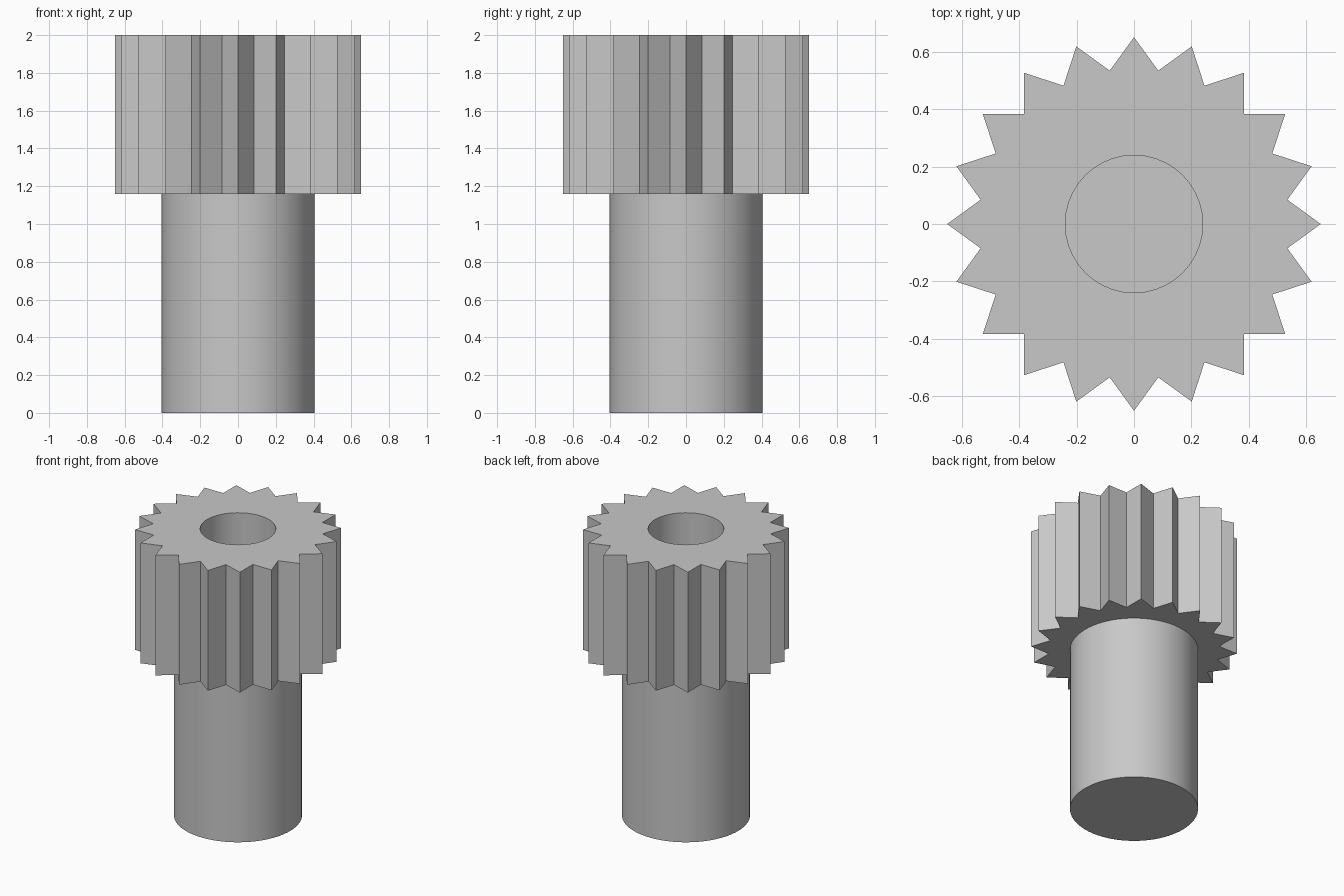
import bpy, bmesh
from math import cos, sin, pi, radians

cube = bpy.data.objects.get("Cube")
if cube:
    bpy.data.objects.remove(cube, do_unlink=True)

TEETH = 20
TIP, ROOT = 0.652, 0.542
BORE, SHAFT = 0.24, 0.405
BASE, TOP = 1.16, 2.0

grey = bpy.data.materials.new("light_grey")
grey.use_nodes = True
colour = (0.58, 0.58, 0.58, 1)
grey.diffuse_color = colour
grey.node_tree.nodes["Principled BSDF"].inputs["Base Color"].default_value = colour


def finish(name, bm):
    """Turn a bmesh into a smooth-shaded object with sharp edges kept."""
    bmesh.ops.recalc_face_normals(bm, faces=bm.faces)
    mesh = bpy.data.meshes.new(name)
    bm.to_mesh(mesh)
    bm.free()
    mesh.materials.append(grey)
    obj = bpy.data.objects.new(name, mesh)
    bpy.context.collection.objects.link(obj)
    bpy.ops.object.select_all(action="DESELECT")
    obj.select_set(True)
    bpy.context.view_layer.objects.active = obj
    bpy.ops.object.shade_smooth_by_angle(angle=radians(15))


def ring(bm, radii, z):
    """Ring of vertices alternating between tooth tip and root directions."""
    n = 2 * TEETH
    return [bm.verts.new((radii[i % 2] * cos(pi * i / TEETH),
                          radii[i % 2] * sin(pi * i / TEETH), z))
            for i in range(n)]


# Solid round shaft, its top closes the bore
bm = bmesh.new()
bmesh.ops.create_cone(bm, cap_ends=True, segments=80,
                      radius1=SHAFT, radius2=SHAFT, depth=BASE)
bmesh.ops.translate(bm, verts=bm.verts, vec=(0, 0, BASE / 2))
finish("shaft", bm)

# Toothed gear head with a round bore
bm = bmesh.new()
teeth, bore = (TIP, ROOT), (BORE, BORE)
rings = [ring(bm, teeth, BASE), ring(bm, teeth, TOP),
         ring(bm, bore, TOP), ring(bm, bore, BASE)]
for k, a in enumerate(rings):
    b = rings[(k + 1) % len(rings)]
    for i in range(len(a)):
        j = (i + 1) % len(a)
        bm.faces.new((a[i], a[j], b[j], b[i]))
finish("gear_head", bm)
